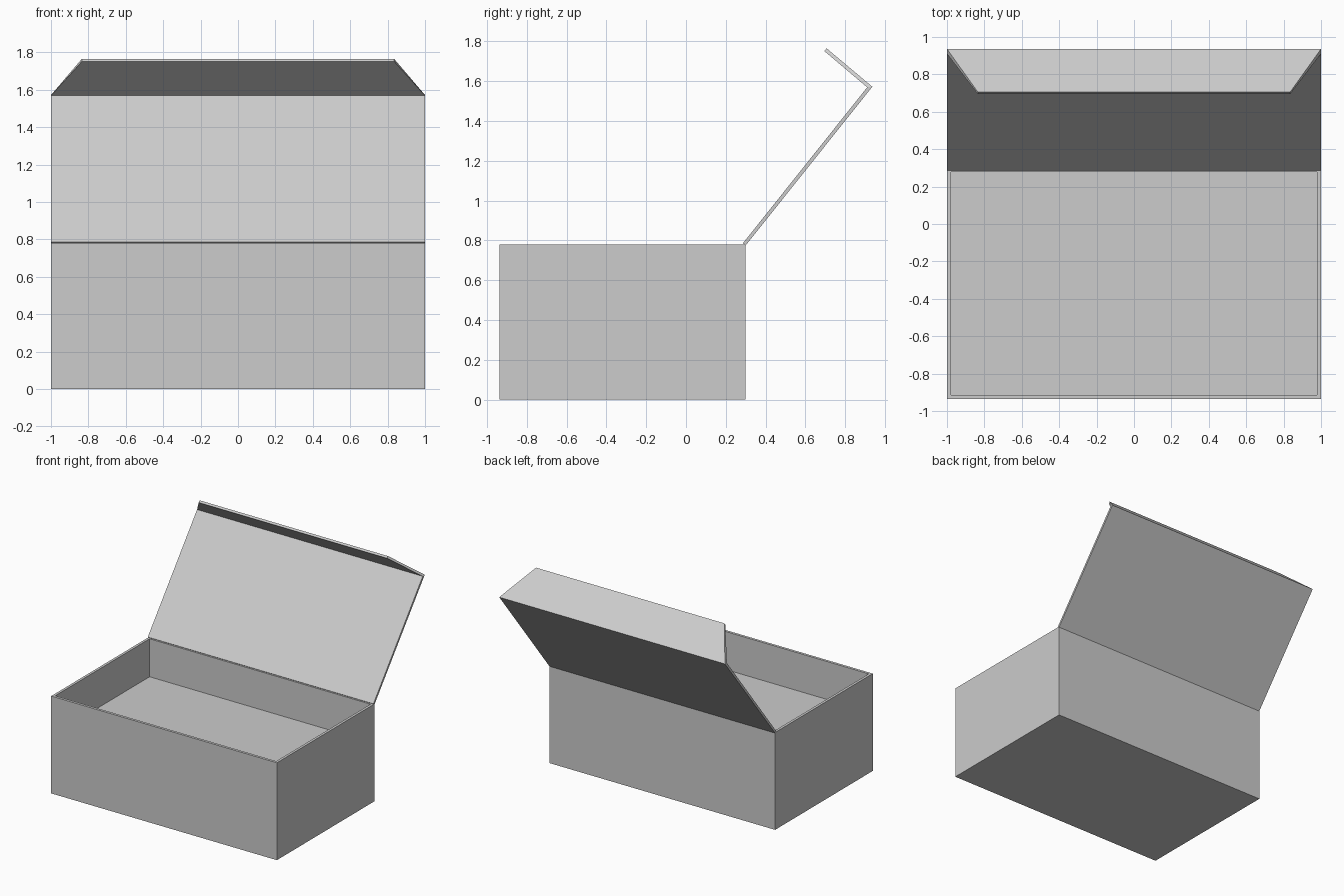
import bpy
import bmesh

cube = bpy.data.objects.get("Cube")
if cube:
    bpy.data.objects.remove(cube, do_unlink=True)

# Single grey card colour
GREY = (0.604, 0.604, 0.604, 1)
card = bpy.data.materials.new("grey_card")
card.use_nodes = True
card.diffuse_color = GREY
bsdf = next(n for n in card.node_tree.nodes if n.type == 'BSDF_PRINCIPLED')
bsdf.inputs["Base Color"].default_value = GREY


def make_object(name, bm):
    bmesh.ops.recalc_face_normals(bm, faces=bm.faces)
    mesh = bpy.data.meshes.new(name)
    bm.to_mesh(mesh)
    bm.free()
    mesh.materials.append(card)
    obj = bpy.data.objects.new(name, mesh)
    bpy.context.collection.objects.link(obj)
    return obj


def prism(name, profile):
    """Symmetric solid across x from (half_width, y, z) profile points."""
    bm = bmesh.new()
    right = [bm.verts.new((w, y, z)) for w, y, z in profile]
    left = [bm.verts.new((-w, y, z)) for w, y, z in profile]
    bm.faces.new(right)
    bm.faces.new(left[::-1])
    for i in range(len(profile)):
        j = (i + 1) % len(profile)
        bm.faces.new((right[i], left[i], left[j], right[j]))
    return make_object(name, bm)


# Open box with thin walls and a raised inner floor
FRONT, BACK, HEIGHT, FLOOR, WALL = -0.936, 0.3, 0.78, 0.476, 0.021
bm = bmesh.new()
bmesh.ops.create_cube(bm, size=1)
for v in bm.verts:
    v.co.x *= 2
    v.co.y = FRONT if v.co.y < 0 else BACK
    v.co.z = 0 if v.co.z < 0 else HEIGHT
top = [f for f in bm.faces if f.normal.z > 0.9]
bmesh.ops.inset_region(bm, faces=top, thickness=WALL, use_even_offset=True)
walls = bmesh.ops.extrude_face_region(bm, geom=top)
for v in walls["geom"]:
    if isinstance(v, bmesh.types.BMVert):
        v.co.z = FLOOR
bmesh.ops.delete(bm, geom=top, context='FACES')
make_object("box_body", bm)

# Lid panel leaning back from the rear edge
hinge_out, hinge_in = (1, 0.3, 0.775), (1, 0.286, 0.786)
fold_out, fold_in = (1, 0.936, 1.572), (1, 0.91, 1.569)
prism("lid_panel", [hinge_out, fold_out, fold_in, hinge_in])

# Tapered closing flap folded forward from the lid
tip_out, tip_in = (0.835, 0.706, 1.765), (0.835, 0.695, 1.751)
prism("lid_flap", [fold_in, fold_out, tip_out, tip_in])
